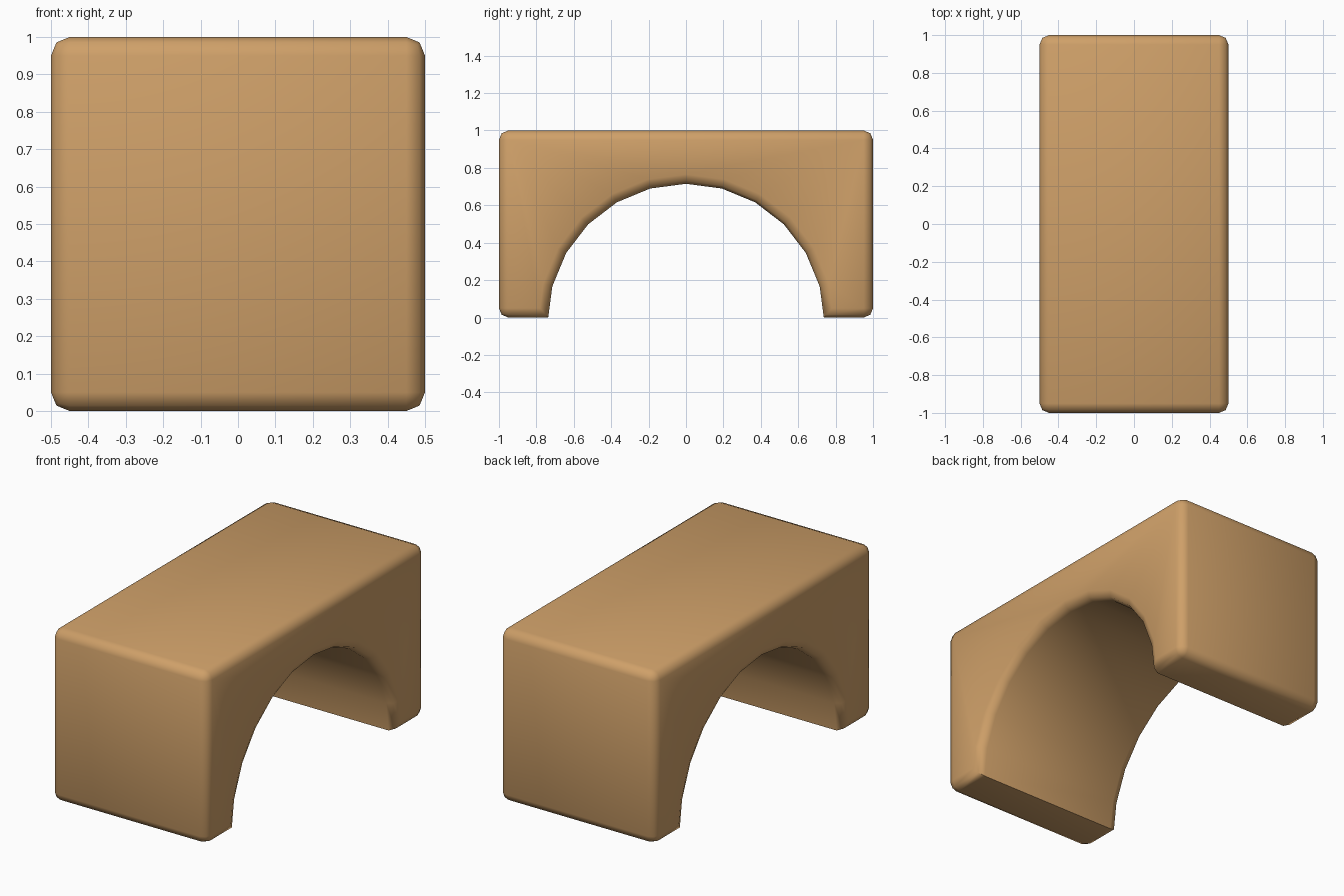
import bpy, bmesh, math

if "Cube" in bpy.data.objects:
    bpy.data.objects.remove(bpy.data.objects["Cube"])

R, CZ, N = 0.74, -0.025, 24   # arch radius, centre height, sides of full circle

# Side profile (y, z): block outline with the arch opening underneath
y0 = R * math.cos(math.radians(15))
foot = R + (y0 - R) * (-CZ) / (R * math.sin(math.radians(15)))
arch = [(R * math.cos(2 * math.pi * i / N), CZ + R * math.sin(2 * math.pi * i / N))
        for i in range(1, N // 2)]
profile = [(foot, 0)] + arch + [(-foot, 0), (-1, 0), (-1, 1), (1, 1), (1, 0)]

# Extrude the profile across the width
bm = bmesh.new()
face = bm.faces.new([bm.verts.new((-0.5, y, z)) for y, z in profile])
ext = bmesh.ops.extrude_face_region(bm, geom=[face])
bmesh.ops.translate(bm, vec=(1, 0, 0),
                    verts=[v for v in ext["geom"] if isinstance(v, bmesh.types.BMVert)])
bmesh.ops.recalc_face_normals(bm, faces=bm.faces[:])


# Round every edge except those running across inside the arch
def rounded(e):
    a, b = (v.co for v in e.verts)
    across = abs(a.x - b.x) > 0.5
    return not across or abs(a.y) > 0.9


bmesh.ops.bevel(bm, geom=[e for e in bm.edges if rounded(e)], offset=0.05,
                offset_type='OFFSET', segments=2, profile=0.5, affect='EDGES')

mesh = bpy.data.meshes.new("arch_block")
bm.to_mesh(mesh)
bm.free()
block = bpy.data.objects.new("arch_block", mesh)
bpy.context.collection.objects.link(block)

# Light wood colour
wood = bpy.data.materials.new("light_wood")
wood.diffuse_color = (0.62, 0.35, 0.14, 1)
wood.use_nodes = True
wood.node_tree.nodes["Principled BSDF"].inputs["Base Color"].default_value = wood.diffuse_color
mesh.materials.append(wood)

# Smooth shading, keeping the feet's inner edges sharp
bpy.context.view_layer.objects.active = block
block.select_set(True)
bpy.ops.object.shade_smooth_by_angle(angle=math.radians(60))
